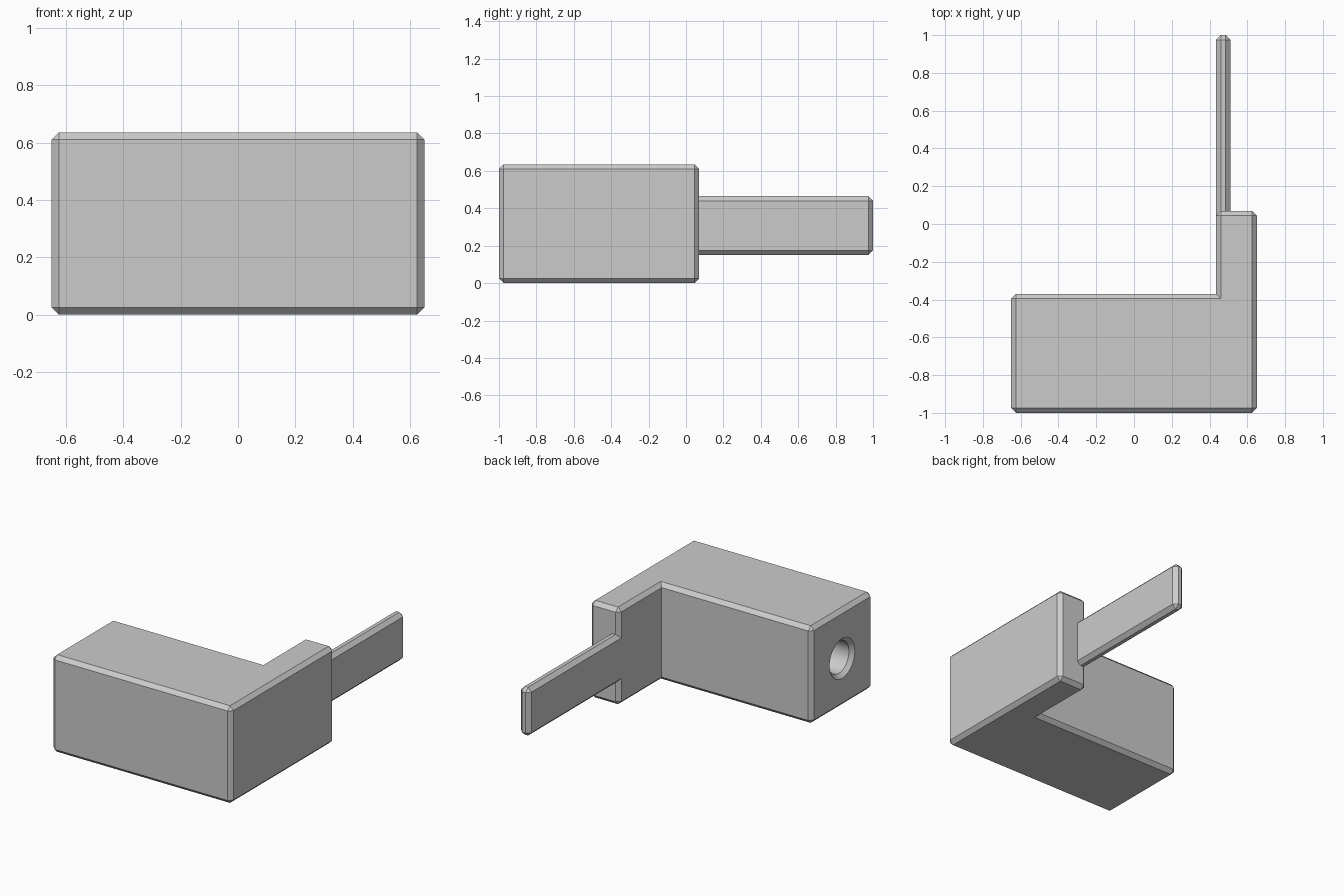
import bpy, bmesh, math

cube = bpy.data.objects.get("Cube")
if cube:
    bpy.data.objects.remove(cube, do_unlink=True)

CHAMFER = 0.025

grey = bpy.data.materials.new("light grey")
grey.use_nodes = True
grey.diffuse_color = (0.6, 0.6, 0.6, 1)
grey.node_tree.nodes["Principled BSDF"].inputs["Base Color"].default_value = (0.6, 0.6, 0.6, 1)


def add_object(name, bm):
    mesh = bpy.data.meshes.new(name)
    bm.to_mesh(mesh)
    bm.free()
    mesh.materials.append(grey)
    obj = bpy.data.objects.new(name, mesh)
    bpy.context.collection.objects.link(obj)
    return obj


def chamfered_prism(name, outline, z0, z1):
    """Extrude an outline upwards and chamfer every convex edge."""
    bm = bmesh.new()
    face = bm.faces.new([bm.verts.new((x, y, z0)) for x, y in outline])
    top = bmesh.ops.extrude_face_region(bm, geom=[face])["geom"]
    for v in top:
        if isinstance(v, bmesh.types.BMVert):
            v.co.z = z1
    bmesh.ops.recalc_face_normals(bm, faces=bm.faces)
    convex = [e for e in bm.edges if e.calc_face_angle_signed() > 0.5]
    bmesh.ops.bevel(bm, geom=convex, offset=CHAMFER, segments=1,
                    profile=0.5, affect='EDGES', clamp_overlap=True)
    return add_object(name, bm)


def boolean(target, cutter, operation):
    mod = target.modifiers.new(operation.lower(), 'BOOLEAN')
    mod.operation = operation
    mod.solver = 'EXACT'
    mod.object = cutter
    cutter.hide_render = True
    cutter.hide_set(True)


# L-shaped body: long block with a short arm on one end
body = chamfered_prism("body", [(-0.65, -1), (0.65, -1), (0.65, 0.07),
                                (0.435, 0.07), (0.435, -0.37), (-0.65, -0.37)], 0, 0.635)

# Flat blade, flush with the inner side of the arm
blade = chamfered_prism("blade", [(0.435, -0.2), (0.51, -0.2), (0.51, 1), (0.435, 1)], 0.15, 0.465)

# Countersunk bore in the end of the block, made by spinning a profile
bm = bmesh.new()
profile = [(-0.70, 0), (-0.70, 0.18), (-0.625, 0.105), (0.25, 0.105), (0.25, 0)]
verts = [bm.verts.new((x, -0.685, 0.317 + r)) for x, r in profile]
edges = [bm.edges.new(pair) for pair in zip(verts, verts[1:])]
bmesh.ops.spin(bm, geom=verts + edges, cent=(0, -0.685, 0.317), axis=(1, 0, 0),
               angle=math.tau, steps=48)
bmesh.ops.remove_doubles(bm, verts=bm.verts, dist=0.0001)
bmesh.ops.recalc_face_normals(bm, faces=bm.faces)
bore = add_object("bore_cutter", bm)

# Join the parts into one solid and cut the bore
boolean(body, blade, 'UNION')
boolean(body, bore, 'DIFFERENCE')
bpy.ops.object.select_all(action='DESELECT')
body.select_set(True)
bpy.context.view_layer.objects.active = body
for mod in list(body.modifiers):
    bpy.ops.object.modifier_apply(modifier=mod.name)
for helper in (blade, bore):
    bpy.data.objects.remove(helper, do_unlink=True)
bpy.ops.object.shade_smooth_by_angle(angle=math.radians(25))
